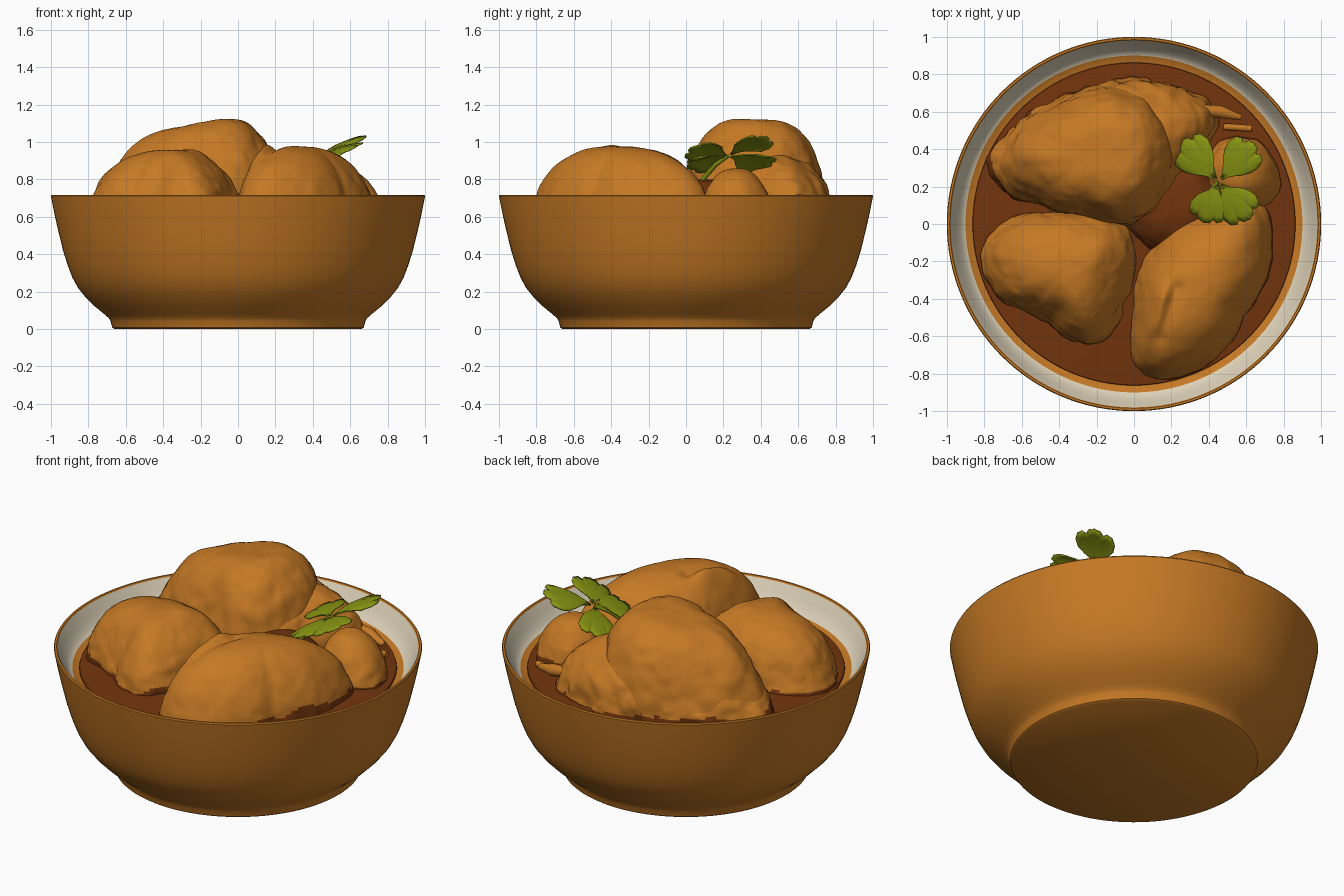
import bpy, math
from mathutils import Vector, noise

if "Cube" in bpy.data.objects:
    bpy.data.objects.remove(bpy.data.objects["Cube"])


def material(name, rgb):
    m = bpy.data.materials.new(name)
    m.diffuse_color = (*rgb, 1)
    m.use_nodes = True
    m.node_tree.nodes["Principled BSDF"].inputs["Base Color"].default_value = m.diffuse_color
    return m


ORANGE = material("golden_brown", (0.56, 0.19, 0.018))
SAUCE = material("dark_sauce", (0.17, 0.035, 0.004))
CREAM = material("cream_glaze", (0.72, 0.64, 0.48))
GREEN = material("herb_green", (0.24, 0.29, 0.006))


def make(name, verts, faces, mats, rule=None, angle=40):
    me = bpy.data.meshes.new(name)
    me.from_pydata(verts, [], faces)
    for m in mats:
        me.materials.append(m)
    for i, p in enumerate(me.polygons):
        p.use_smooth = True
        if rule:
            p.material_index = rule(i, p)
    me.update()
    me.set_sharp_from_angle(angle=math.radians(angle))
    ob = bpy.data.objects.new(name, me)
    bpy.context.scene.collection.objects.link(ob)
    return ob


def lathe(name, profile, mats, seg_mat, n=128):
    """Spin a (radius, z) profile; seg_mat gives the material of each segment."""
    verts = [(r * math.cos(2 * math.pi * j / n), r * math.sin(2 * math.pi * j / n), z)
             for r, z in profile for j in range(n)]
    faces = [(i * n + j, i * n + (j + 1) % n, (i + 1) * n + (j + 1) % n, (i + 1) * n + j)
             for i in range(len(profile) - 1) for j in range(n)]
    return make(name, verts, faces, mats, lambda i, p: seg_mat(i // n))


# Bowl: foot, curved wall, thin rim, cream inside and coloured ring by the sauce
bowl = [(0.001, 0.0), (0.66, 0.0), (0.672, 0.008), (0.682, 0.045), (0.69, 0.058), (0.715, 0.08),
        (0.77, 0.125), (0.815, 0.17), (0.855, 0.22), (0.885, 0.275), (0.91, 0.34),
        (0.935, 0.42), (0.957, 0.51), (0.978, 0.60), (0.998, 0.70), (1.0, 0.71),
        (0.996, 0.717), (0.985, 0.717), (0.98, 0.71), (0.955, 0.66), (0.928, 0.62), (0.9, 0.592),
        (0.84, 0.585)]
lathe("bowl", bowl, [ORANGE, CREAM], lambda s: 1 if 18 <= s <= 20 else 0)

# Sauce pool, slightly raised in the middle
lathe("sauce_pool", [(0.865, 0.58), (0.86, 0.597), (0.7, 0.61), (0.4, 0.63), (0.001, 0.65)],
      [SAUCE], lambda s: 0)


def lump(name, center, outline, top, grad=(0, 0), power=3.0, bumps=(), rough=0.014,
         base=0.53, mats=(ORANGE, SAUCE), n=160, rings=48):
    """Dome over a plan outline, with a sloping top, local bumps and rough skin."""
    cx, cy = center
    polar = sorted((math.atan2(y - cy, x - cx) % (2 * math.pi), math.hypot(x - cx, y - cy))
                   for x, y in outline)
    polar = ([(polar[-1][0] - 2 * math.pi, polar[-1][1])] + polar
             + [(polar[0][0] + 2 * math.pi, polar[0][1])])
    radii = []
    for j in range(n):
        a = 2 * math.pi * j / n
        for (a0, r0), (a1, r1) in zip(polar, polar[1:]):
            if a0 <= a <= a1:
                radii.append(r0 + (r1 - r0) * (a - a0) / max(a1 - a0, 1e-6))
                break
    for _ in range(8):
        radii = [(radii[j - 1] + 2 * radii[j] + radii[(j + 1) % n]) / 4 for j in range(n)]

    def point(a, r, t):
        x, y = cx + r * t * math.cos(a), cy + r * t * math.sin(a)
        dome = max(0.0, 1 - t ** power) ** 0.5
        z = base + (top + grad[0] * (x - cx) + grad[1] * (y - cy) - base) * dome
        for bx, by, h, s in bumps:
            z += h * dome * math.exp(-((x - bx) ** 2 + (y - by) ** 2) / (s * s))
        p = Vector((x, y, z))
        w = rough * (0.35 + t ** 3)
        d = noise.noise(p * 5) + 0.6 * noise.noise(p * 12) + 0.25 * noise.noise(p * 25)
        out = Vector((math.cos(a) * t ** 2, math.sin(a) * t ** 2, dome))
        return p + out * d * w

    verts = [point(0, 0, 0)]
    for k in range(1, rings + 1):
        t = math.sin(k / rings * math.pi / 2)
        verts += [point(2 * math.pi * j / n, radii[j], t) for j in range(n)]
    faces = [(0, 1 + j, 1 + (j + 1) % n) for j in range(n)]
    faces += [(1 + k * n + j, 1 + (k + 1) * n + j, 1 + (k + 1) * n + (j + 1) % n,
               1 + k * n + (j + 1) % n) for k in range(rings - 1) for j in range(n)]

    def stain(i, p):  # sauce clings unevenly to the lowest part
        return int(len(mats) > 1 and p.center.z < 0.63 + 0.07 * noise.noise(p.center * 5))

    return make(name, verts, faces, mats, stain, 180)


# Large back piece: tall body and a lower ragged skirt
lump("back_meat_body", (-0.22, 0.38),
     [(-0.75, 0.34), (-0.68, 0.2), (-0.55, 0.12), (-0.25, 0.03), (-0.02, -0.01), (0.1, 0.04),
      (0.19, 0.2), (0.23, 0.4), (0.18, 0.58), (0.02, 0.72), (-0.15, 0.74), (-0.38, 0.67),
      (-0.6, 0.52)],
     1.10, (0.19, 0), 3.7, rough=0.018)
lump("back_meat_skirt", (-0.2, 0.4),
     [(-0.78, 0.33), (-0.72, 0.2), (-0.6, 0.12), (-0.4, 0.07), (-0.1, 0.01), (0.1, 0.04),
      (0.24, 0.15), (0.3, 0.3), (0.42, 0.46), (0.5, 0.58), (0.35, 0.71), (0.15, 0.77),
      (0.0, 0.79), (-0.2, 0.74), (-0.4, 0.67), (-0.6, 0.54), (-0.75, 0.43)],
     0.93, (0.08, 0), power=2.9, rough=0.03)

# Front left piece
lump("left_meat", (-0.38, -0.25),
     [(-0.83, -0.2), (-0.78, -0.05), (-0.65, 0.04), (-0.45, 0.08), (-0.2, 0.07), (-0.02, 0.0),
      (0.02, -0.12), (0.0, -0.3), (-0.05, -0.45), (-0.12, -0.58), (-0.22, -0.67),
      (-0.35, -0.62), (-0.45, -0.53), (-0.6, -0.46), (-0.75, -0.38)],
     0.955, (0.05, 0.04), 2.5, [(-0.42, -0.5, -0.07, 0.07), (-0.2, -0.2, 0.015, 0.08)], 0.018)

# Front right piece with a ridge and a crease beside it
ridge = [(0.155 - 0.012 * i, -0.36 - 0.05 * i, 0.035 - 0.003 * i, 0.06) for i in range(5)]
crease = [(0.225 - 0.015 * i, -0.34 - 0.045 * i, -0.022, 0.038) for i in range(7)]
lump("right_meat", (0.35, -0.33),
     [(-0.02, -0.7), (0.0, -0.78), (0.1, -0.84), (0.22, -0.83), (0.35, -0.78), (0.5, -0.66),
      (0.58, -0.5), (0.68, -0.35), (0.74, -0.1), (0.73, 0.08), (0.65, 0.16), (0.5, 0.13),
      (0.35, 0.08), (0.2, 0.0), (0.1, -0.12), (0.02, -0.25), (-0.005, -0.4), (-0.01, -0.55)],
     0.975, (-0.05, -0.02), 2.5, ridge + crease, 0.01)

# Small piece under the herb
lump("small_meat", (0.6, 0.27),
     [(0.5, 0.08), (0.66, 0.07), (0.77, 0.14), (0.79, 0.27), (0.73, 0.39), (0.6, 0.46),
      (0.46, 0.45), (0.38, 0.3)], 0.85, (-0.3, 0), 2.3)

# Thick sauce heaped between the pieces
lump("sauce_mound", (0.2, 0.1),
     [(0.2 + 0.29 * math.cos(a), 0.1 + 0.27 * math.sin(a)) for a in range(6)],
     0.80, power=2.6, mats=(SAUCE,))


def rod(name, points, radii, mat):
    cu = bpy.data.curves.new(name, 'CURVE')
    cu.dimensions = '3D'
    cu.bevel_depth = 1.0
    cu.bevel_resolution = 3
    cu.use_fill_caps = True
    sp = cu.splines.new('POLY')
    sp.points.add(len(points) - 1)
    for q, co, r in zip(sp.points, points, radii):
        q.co = (*co, 1)
        q.radius = r
    cu.materials.append(mat)
    ob = bpy.data.objects.new(name, cu)
    bpy.context.scene.collection.objects.link(ob)


# Bone slivers at the back right
rod("long_sliver", [(0.33, 0.61, 0.7), (0.46, 0.6, 0.68), (0.57, 0.57, 0.66)],
    [0.03, 0.035, 0.015], ORANGE)
rod("short_sliver", [(0.48, 0.52, 0.63), (0.63, 0.51, 0.64)], [0.018, 0.018], ORANGE)

# Herb sprig: four scalloped leaflets on a tilted plane
HX, HY = 0.45, 0.225


def herb_z(x, y):
    return 0.925 + 0.42 * (x - HX) + 0.12 * (y - HY)


def leaflet(name, direction, length, half):
    n, rings = 40, 6
    verts, faces = [], []
    for k in range(rings + 1):
        for j in range(n + 1):
            s = 2 * j / n - 1
            edge = 1 - 0.25 * abs(s) ** 3 - 0.08 * abs(math.sin(s * math.pi * 1.5)) ** 6
            edge -= 0.03 * abs(math.sin(s * math.pi * 4.5))
            u = 0.1 + 0.9 * k / rings
            r = length * edge * u
            a = math.radians(direction + half * s * min(1, 0.35 + u))
            x, y = HX + r * math.cos(a), HY + r * math.sin(a)
            lift = 0.015 * math.sin(u * math.pi) - 0.01 * s * s * u
            verts.append((x, y, herb_z(x, y) + lift))
    for k in range(rings):
        for j in range(n):
            b = k * (n + 1) + j
            faces.append((b, b + n + 1, b + n + 2, b + 1))
    ob = make(name, verts, faces, [GREEN])
    so = ob.modifiers.new("thickness", 'SOLIDIFY')
    so.thickness = 0.008


for i, (d, l, h) in enumerate([(132, 0.30, 32), (47, 0.285, 32), (250, 0.235, 38), (310, 0.265, 35)]):
    leaflet("herb_leaflet_%d" % (i + 1), d, l, h)
rod("herb_stem", [(HX, HY, 0.925), (0.39, 0.16, 0.88), (0.33, 0.09, 0.8)],
    [0.01, 0.012, 0.014], GREEN)
